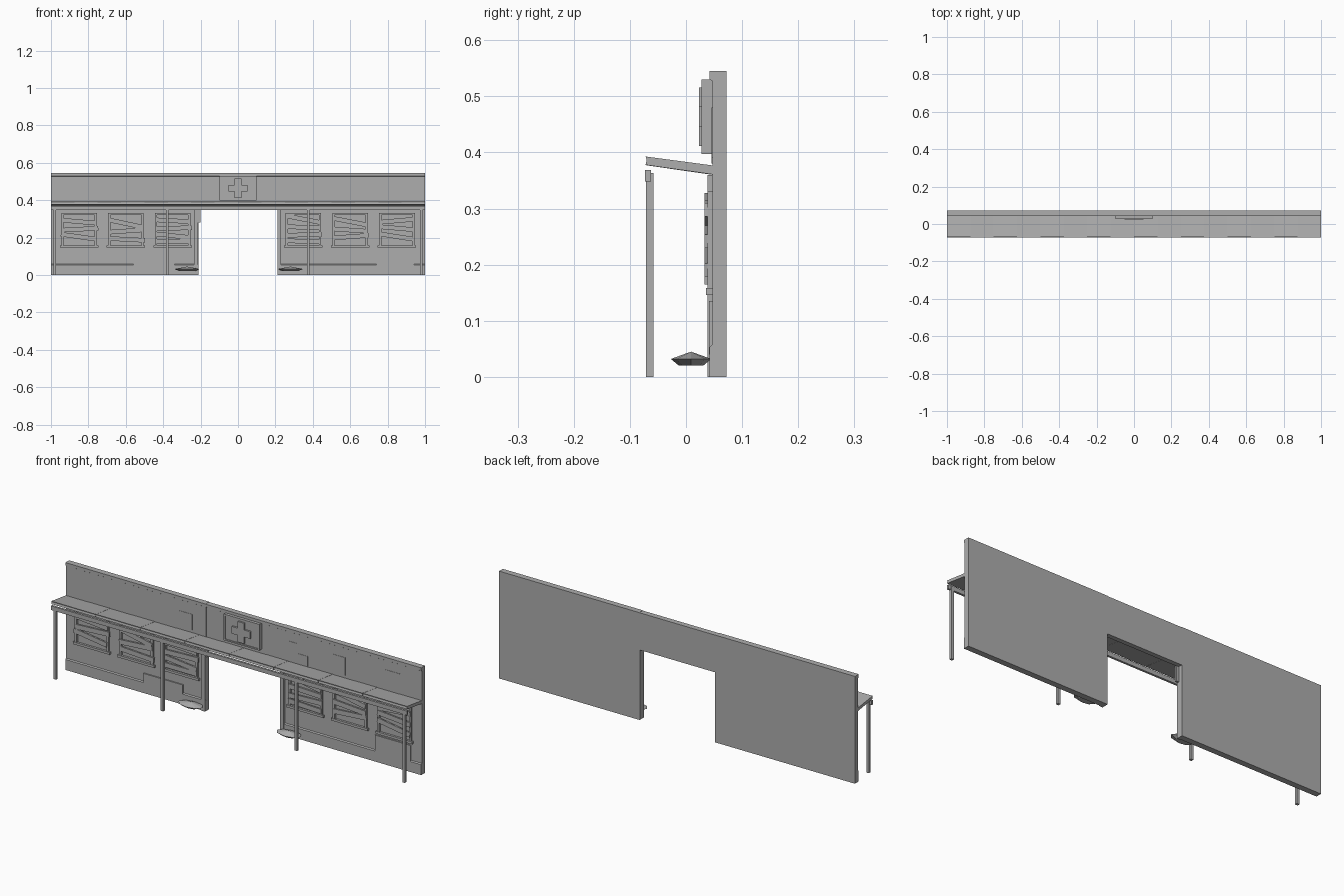
import bpy, bmesh, math
from mathutils import Matrix, Vector

grey = bpy.data.materials.new("plain_grey")
grey.diffuse_color = (0.42, 0.42, 0.42, 1)


def finish(name, bm):
    bmesh.ops.recalc_face_normals(bm, faces=bm.faces)
    me = bpy.data.meshes.new(name)
    bm.to_mesh(me)
    bm.free()
    me.materials.append(grey)
    ob = bpy.data.objects.new(name, me)
    bpy.context.collection.objects.link(ob)
    return ob


def add_box(bm, x0, x1, y0, y1, z0, z1, tilt=0):
    m = (Matrix.Translation(((x0 + x1) / 2, (y0 + y1) / 2, (z0 + z1) / 2))
         @ Matrix.Rotation(math.radians(tilt), 4, 'Y')
         @ Matrix.Diagonal((x1 - x0, y1 - y0, z1 - z0, 1)))
    bmesh.ops.create_cube(bm, size=1, matrix=m)


def boxes(name, items):
    bm = bmesh.new()
    for it in items:
        add_box(bm, *it)
    return finish(name, bm)


def prism(bm, profile, x0, x1):
    """Extrude a (y, z) profile along x."""
    a = [bm.verts.new((x0, y, z)) for y, z in profile]
    b = [bm.verts.new((x1, y, z)) for y, z in profile]
    bm.faces.new(a)
    bm.faces.new(b[::-1])
    n = len(a)
    for i in range(n):
        bm.faces.new((a[i], b[i], b[(i + 1) % n], a[(i + 1) % n]))


# Wall halves: projecting plinth, recessed body and coping in one profile
wall = [(0.042, 0), (0.072, 0), (0.072, 0.545), (0.042, 0.545), (0.042, 0.530),
        (0.047, 0.527), (0.047, 0.058), (0.042, 0.053)]
for side, x0, x1 in (("left", -1, -0.212), ("right", 0.212, 1)):
    bm = bmesh.new()
    prism(bm, wall, x0, x1)
    finish(side + "_wall", bm)

# Header over the doorway, set slightly back from the halves
head = [(0.048, 0.355), (0.071, 0.355), (0.071, 0.544), (0.043, 0.544),
        (0.043, 0.530), (0.048, 0.527)]
bm = bmesh.new()
prism(bm, head, -0.212, 0.212)
finish("door_header", bm)

# Door jambs
boxes("door_jambs", [(-0.235, -0.213, 0.038, 0.071, 0, 0.36),
                     (-0.215, -0.200, 0.039, 0.050, 0.28, 0.36),
                     (0.210, 0.230, 0.038, 0.071, 0, 0.36)])

# Sloping canopy of overlapping sheets
bm = bmesh.new()
for i in range(16):
    d = 0.002 * (i % 2)
    profile = [(-0.070 - d, 0.392), (-0.068 - d, 0.386), (-0.070 - d, 0.377),
               (0.048, 0.360), (0.048, 0.376)]
    prism(bm, [(y, z + d * 0.4) for y, z in profile], -1 + i * 0.125, -0.875 + i * 0.125)
finish("canopy_sheets", bm)

# Canopy beam and posts
boxes("canopy_beam", [(-1, 1, -0.073, -0.062, 0.348, 0.369)])
boxes("canopy_posts", [(x - 0.007, x + 0.007, -0.071, -0.058, 0, 0.363)
                       for x in (-0.98, -0.378, 0.375, 0.98)])

# Boarded windows: frame, sill, and crooked planks (height, tilt, shift)
planks = {
    -0.85: [(0.285, 5, 0), (0.245, -3, 0.01), (0.205, 8, -0.005)],
    -0.60: [(0.275, 12, 0), (0.235, -4, 0), (0.190, 3, 0.01)],
    -0.35: [(0.290, 3, 0), (0.250, -2, 0.01), (0.210, 6, 0), (0.180, 0, 0)],
    0.35: [(0.298, 11, 0), (0.255, 2, 0), (0.215, -2, 0.005), (0.180, 2, 0)],
    0.60: [(0.285, 11, 0), (0.240, 4, 0), (0.205, -4, 0.005)],
    0.85: [(0.290, -5, 0), (0.250, 5, 0), (0.205, 9, 0)],
}
frames, boards = [], []
for cx, rows in planks.items():
    w = 0.095
    frames += [(cx - w, cx - w + 0.012, 0.038, 0.05, 0.15, 0.33),
               (cx + w - 0.012, cx + w, 0.038, 0.05, 0.15, 0.33),
               (cx - w + 0.012, cx + w - 0.012, 0.038, 0.05, 0.32, 0.33),
               (cx - w - 0.008, cx + w + 0.008, 0.036, 0.05, 0.146, 0.158)]
    for z, tilt, dx in rows:
        boards.append((cx - 0.093 + dx, cx + 0.093 + dx, 0.033, 0.041,
                       z - 0.012, z + 0.012, tilt))
boxes("window_frames", frames)
boxes("window_planks", boards)

# Sign box with raised rim and cross
boxes("sign_box", [(-0.10, 0.10, 0.032, 0.048, 0.397, 0.530),
                   (-0.10, 0.10, 0.028, 0.033, 0.397, 0.404),
                   (-0.10, 0.10, 0.028, 0.033, 0.523, 0.530),
                   (-0.10, -0.093, 0.028, 0.033, 0.404, 0.523),
                   (0.093, 0.10, 0.028, 0.033, 0.404, 0.523)])
bm = bmesh.new()
a, b, cz = 0.018, 0.052, 0.4635
pts = [(-a, -b), (a, -b), (a, -a), (b, -a), (b, a), (a, a),
       (a, b), (-a, b), (-a, a), (-b, a), (-b, -a), (-a, -a)]
face = bm.faces.new([bm.verts.new((x, 0.023, cz + z)) for x, z in pts])
ext = bmesh.ops.extrude_face_region(bm, geom=[face])
bmesh.ops.translate(bm, vec=(0, 0.01, 0),
                    verts=[v for v in ext["geom"] if isinstance(v, bmesh.types.BMVert)])
finish("sign_cross", bm)

# Thin plaster patches on the wall and plinth
boxes("plaster_patches", [(-0.36, -0.29, 0.0455, 0.048, 0.39, 0.47),
                          (0.25, 0.30, 0.0455, 0.048, 0.38, 0.48),
                          (0.30, 0.36, 0.0455, 0.048, 0.38, 0.43),
                          (0.50, 0.57, 0.0455, 0.048, 0.39, 0.48),
                          (0.79, 0.88, 0.0455, 0.048, 0.39, 0.48),
                          (-0.56, -0.34, 0.0410, 0.048, 0.03, 0.10),
                          (0.74, 0.94, 0.0410, 0.048, 0.04, 0.135)])

# Faceted low mounds beside the doorway
for side, cx in (("left", -0.272), ("right", 0.280)):
    bm = bmesh.new()
    for r0, r1, z0, z1 in ((0.60, 1, 0.020, 0.032), (1, 0, 0.032, 0.045)):
        bmesh.ops.create_cone(bm, cap_ends=r0 < 1, segments=8, radius1=r0, radius2=r1,
                              depth=z1 - z0,
                              matrix=Matrix.Translation((cx, 0.009, (z0 + z1) / 2))
                              @ Matrix.Diagonal((0.068, 0.036, 1, 1)))
    bmesh.ops.remove_doubles(bm, verts=bm.verts, dist=0.0005)
    inner = [f for f in bm.faces if len(f.verts) == 8 and f.calc_center_median().z > 0.03]
    bmesh.ops.delete(bm, geom=inner, context='FACES_ONLY')
    finish(side + "_mound", bm)
